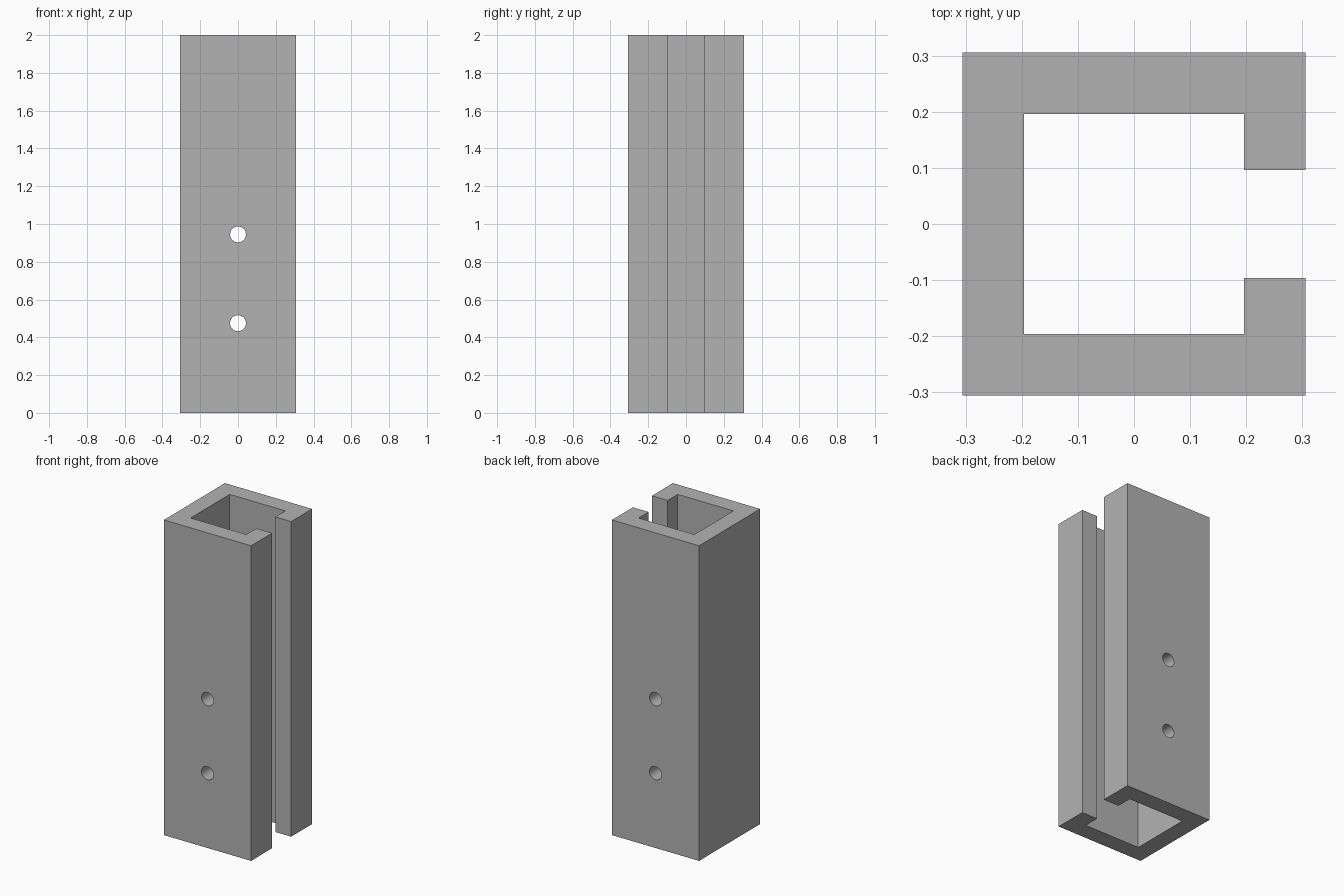
import bpy
import bmesh
import math
from mathutils import Matrix

if "Cube" in bpy.data.objects:
    bpy.data.objects.remove(bpy.data.objects["Cube"], do_unlink=True)

HEIGHT, OUTER, INNER, SLOT = 2.0, 0.306, 0.196, 0.096
HOLE_RADIUS, HOLE_HEIGHTS = 0.042, (0.475, 0.945)

grey = bpy.data.materials.new("plain_grey")
grey.use_nodes = True
colour = (0.45, 0.45, 0.45, 1)
grey.diffuse_color = colour
grey.node_tree.nodes["Principled BSDF"].inputs["Base Color"].default_value = colour


def make_object(name, bm):
    bmesh.ops.recalc_face_normals(bm, faces=bm.faces)
    mesh = bpy.data.meshes.new(name)
    bm.to_mesh(mesh)
    bm.free()
    mesh.materials.append(grey)
    obj = bpy.data.objects.new(name, mesh)
    bpy.context.collection.objects.link(obj)
    return obj


# Slotted square channel: half profile mirrored across y, then extruded
half = [(OUTER, SLOT), (OUTER, OUTER), (-OUTER, OUTER)]
inner_half = [(-INNER, INNER), (INNER, INNER), (INNER, SLOT)]
flip = lambda pts: [(x, -y) for x, y in reversed(pts)]
profile = half + flip(half) + flip(inner_half) + inner_half
bm = bmesh.new()
base = bm.faces.new([bm.verts.new((x, y, 0)) for x, y in profile])
top = bmesh.ops.extrude_face_region(bm, geom=[base])["geom"]
bmesh.ops.translate(bm, vec=(0, 0, HEIGHT),
                    verts=[g for g in top if isinstance(g, bmesh.types.BMVert)])
channel = make_object("slotted_channel", bm)

# Bolt holes through the front and back walls
bm = bmesh.new()
for z in HOLE_HEIGHTS:
    bmesh.ops.create_cone(bm, cap_ends=True, segments=48, radius1=HOLE_RADIUS,
                          radius2=HOLE_RADIUS, depth=1,
                          matrix=Matrix.Translation((0, 0, z)) @ Matrix.Rotation(math.pi / 2, 4, "X"))
cutter = make_object("bolt_hole_cutter", bm)
cutter.hide_render = True

cut = channel.modifiers.new("bolt_holes", "BOOLEAN")
cut.operation = "DIFFERENCE"
cut.solver = "EXACT"
cut.object = cutter
bpy.ops.object.select_all(action="DESELECT")
channel.select_set(True)
bpy.context.view_layer.objects.active = channel
bpy.ops.object.modifier_apply(modifier=cut.name)
bpy.data.objects.remove(cutter, do_unlink=True)
bpy.ops.object.shade_smooth_by_angle(angle=math.radians(30))
